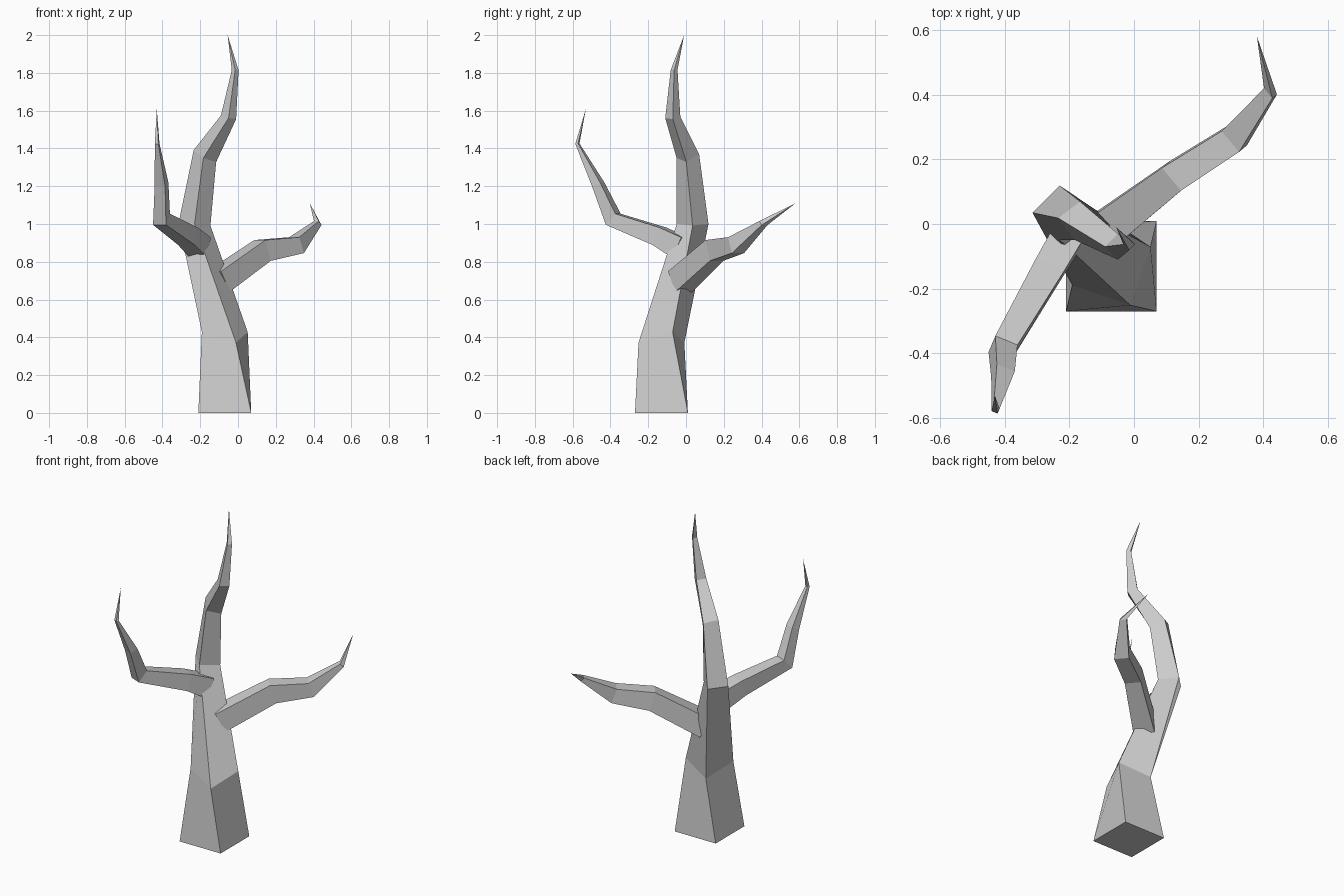
import bpy, math
from mathutils import Vector

if "Cube" in bpy.data.objects:
    bpy.data.objects.remove(bpy.data.objects["Cube"])


def loft(name, rings, tip):
    """Join four-sided rings into a closed limb that ends in a point."""
    verts = [p for ring in rings for p in ring] + [Vector(tip)]
    faces = [(3, 2, 1, 0)]
    for k in range(len(rings) - 1):
        a, b = 4 * k, 4 * k + 4
        for i in range(4):
            j = (i + 1) % 4
            faces.append((a + i, a + j, b + j, b + i))
    a = 4 * (len(rings) - 1)
    for i in range(4):
        faces.append((a + i, a + (i + 1) % 4, len(verts) - 1))
    mesh = bpy.data.meshes.new(name)
    mesh.from_pydata(verts, [], faces)
    mesh.update()
    obj = bpy.data.objects.new(name, mesh)
    bpy.context.collection.objects.link(obj)
    return obj


def trunk_ring(x, y, z, r, angle, tx=0, ty=0, saddle=0):
    """Near-level square ring, turned by angle and tilted by slopes tx, ty."""
    ring = []
    for i in range(4):
        a = math.radians(angle + 90 * i)
        dx, dy = r * math.cos(a), r * math.sin(a)
        ring.append(Vector((x + dx, y + dy,
                            z + tx * dx + ty * dy + saddle * (-1) ** i)))
    return ring


def branch(name, path, tip):
    """Square section swept along a path of (x, y, z, half width, half height)."""
    pts = [Vector(p[:3]) for p in path] + [Vector(tip)]
    run = pts[-2] - pts[0]
    side = Vector((run.y, -run.x, 0)).normalized()
    rings = []
    for i, p in enumerate(path):
        t = (pts[i + 1] - pts[i]).normalized()
        if i:
            t = (t + (pts[i] - pts[i - 1]).normalized()).normalized()
        up = side.cross(t).normalized()
        rings.append([pts[i] + side * (sx * p[3]) + up * (sy * p[4])
                      for sx, sy in ((-1, -1), (1, -1), (1, 1), (-1, 1))])
    return loft(name, rings, tip)


# Twisting trunk
loft("trunk", [
    trunk_ring(-0.07, -0.13, 0, 0.198, 45),
    trunk_ring(-0.07, -0.13, 0.40, 0.135, 26, saddle=0.028),
    trunk_ring(-0.23, 0.035, 1.0, 0.084, 0, -0.1, 0),
    trunk_ring(-0.175, 0.01, 1.36, 0.06, -8, -0.5, 0.25),
    trunk_ring(-0.05, -0.07, 1.565, 0.04, 0, -0.25, 0.1),
    trunk_ring(-0.015, -0.063, 1.815, 0.018, 0),
], (-0.055, -0.01, 2.0))

# Lower branch, reaching right and back
branch("right_branch", [
    (-0.105, -0.03, 0.695, 0.06, 0.062),
    (0.13, 0.15, 0.86, 0.046, 0.058),
    (0.31, 0.265, 0.888, 0.042, 0.045),
    (0.422, 0.41, 1.005, 0.02, 0.014),
], (0.38, 0.58, 1.11))

# Upper branch, reaching left and forward, then up
branch("left_branch", [
    (-0.20, -0.03, 0.875, 0.05, 0.06),
    (-0.265, -0.14, 0.935, 0.048, 0.05),
    (-0.405, -0.385, 1.025, 0.037, 0.04),
    (-0.405, -0.465, 1.21, 0.03, 0.025),
    (-0.428, -0.575, 1.425, 0.01, 0.008),
], (-0.43, -0.53, 1.61))
